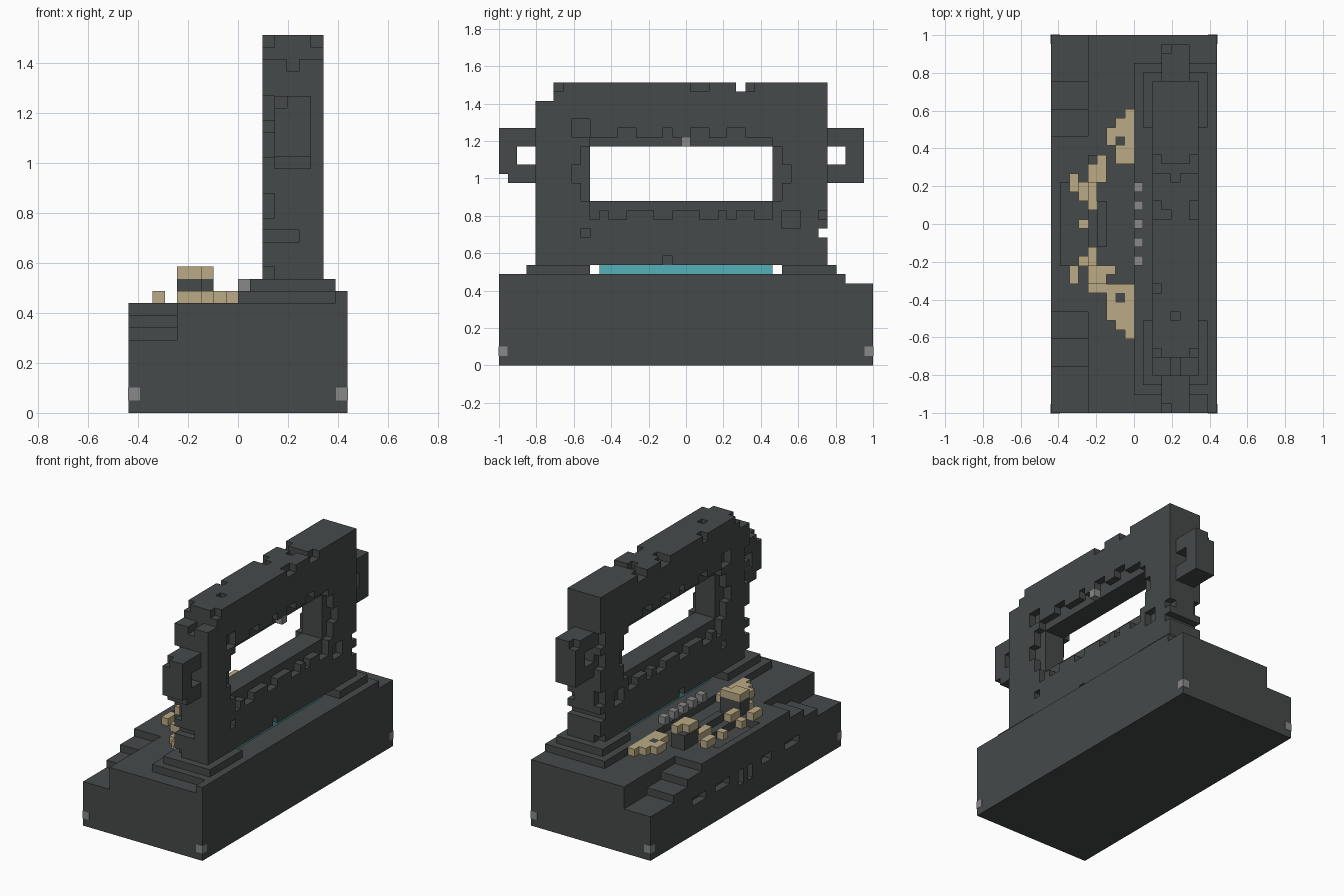
import bpy
import bmesh
from mathutils import Vector

cube = bpy.data.objects.get("Cube")
if cube:
    bpy.data.objects.remove(cube)

UNIT = 2 / 41                      # edge of one building block
ORIGIN = Vector((-9, -20.5, 0))    # grid corner, in blocks


def make_material(name, colour):
    mat = bpy.data.materials.new(name)
    mat.use_nodes = True
    mat.diffuse_color = (*colour, 1)
    mat.node_tree.nodes["Principled BSDF"].inputs["Base Color"].default_value = (*colour, 1)
    return mat


STONE = make_material("dark stone", (0.061, 0.068, 0.068))
SAND = make_material("sand", (0.50, 0.40, 0.235))
TEAL = make_material("teal", (0.09, 0.44, 0.49))
GREY = make_material("grey", (0.25, 0.25, 0.25))


def block(x, y, z):
    """Set of grid cells inside three index ranges."""
    return {(i, j, k) for i in range(*x) for j in range(*y) for k in range(*z)}


def build(name, cells, mat):
    """Skin a set of cells with outer faces and merge flat areas."""
    bm = bmesh.new()
    corners = {}

    def corner(p):
        if p not in corners:
            corners[p] = bm.verts.new((Vector(p) + ORIGIN) * UNIT)
        return corners[p]

    for cell in cells:
        for axis in range(3):
            u, v = (axis + 1) % 3, (axis + 2) % 3
            for side in (0, 1):
                beside = list(cell)
                beside[axis] += 2 * side - 1
                if tuple(beside) in cells:
                    continue
                ring = []
                for du, dv in ((0, 0), (1, 0), (1, 1), (0, 1)):
                    p = list(cell)
                    p[axis] += side
                    p[u] += du
                    p[v] += dv
                    ring.append(corner(tuple(p)))
                bm.faces.new(ring if side else ring[::-1])
    bmesh.ops.dissolve_limit(bm, angle_limit=0.01, verts=bm.verts[:], edges=bm.edges[:])
    mesh = bpy.data.meshes.new(name)
    bm.to_mesh(mesh)
    bm.free()
    mesh.materials.append(mat)
    obj = bpy.data.objects.new(name, mesh)
    bpy.context.collection.objects.link(obj)
    return obj


# Base with corner stairs, a sunken court and slots in the long side
base = block((0, 18), (0, 41), (0, 9))
for level, near, far in ((6, 5, 36), (7, 8, 33), (8, 11, 30)):
    base -= block((0, 4), (0, near), (level, 9))
    base -= block((0, 4), (far, 41), (level, 9))
base -= block((1, 4), (16, 25), (8, 9))
for start, end in ((9, 12), (15, 17), (24, 27), (29, 32)):
    base -= block((0, 1), (start, end), (4, 5))
for column in (19, 21):
    base -= block((0, 1), (column, column + 1), (3, 5))
build("base", base, STONE)

# Stepped plinth under the wall
plinth = block((9, 17), (2, 38), (9, 10)) | block((17, 18), (0, 38), (9, 10))
plinth |= block((10, 17), (3, 37), (10, 11)) - block((10, 17), (10, 31), (10, 11))
build("plinth", plinth, STONE)

# Wall with a framed opening
wall = block((11, 16), (4, 36), (11, 31))
wall -= block((11, 16), (10, 30), (18, 24))
wall -= block((11, 16), (4, 6), (29, 31))
wall -= block((11, 16), (26, 27), (30, 31))
wall -= block((11, 16), (35, 36), (14, 15))


def notch(y, z):
    """Shallow cut on both broad faces of the wall."""
    global wall
    wall -= block((11, 12), y, z) | block((15, 16), y, z)


notch((10, 30), (17, 25))
notch((9, 31), (18, 24))
for span in ((13, 15), (18, 19), (21, 23), (25, 27)):
    notch(span, (25, 26))
for span in ((10, 11), (12, 14), (17, 19), (22, 24), (25, 26), (28, 30)):
    notch(span, (16, 17))
for span in ((8, 9), (31, 32)):
    notch(span, (20, 22))
notch((8, 10), (25, 27))
notch((9, 10), (14, 15))
notch((31, 33), (15, 17))
notch((35, 36), (16, 17))
notch((18, 19), (11, 12))
for span in ((6, 7), (21, 23), (27, 28)):
    notch(span, (30, 31))

# Worn corners on the wall ends and pits along the top
for low, high in ((11, 12), (16, 18), (21, 23), (24, 26)):
    wall -= block((11, 12), (4, 5), (low, high))
    wall -= block((11, 12), (35, 36), (low, high))
wall -= block((11, 14), (4, 5), (14, 15))
wall -= block((13, 14), (4, 6), (28, 29))
for x, y in ((13, 25), (12, 21), (13, 10), (11, 13)):
    wall -= block((x, x + 1), (y, y + 1), (30, 31))
build("wall", wall, STONE)

# Looped handles at both ends of the wall
ear = block((12, 15), (0, 4), (20, 26)) - block((12, 15), (2, 4), (22, 24))
ear -= block((12, 13), (0, 1), (25, 26))
build("right_end_handle", ear - block((12, 15), (0, 1), (20, 21)), STONE)
build("left_end_handle", {(i, 39 - j, k) for i, j, k in ear}, STONE)

# Teal sill under the wall
build("sill", block((12, 15), (11, 30), (10, 11)), TEAL)

# Row of grey studs and the stud over the opening
studs = set()
for y in range(16, 25, 2):
    studs |= block((9, 10), (y, y + 1), (10, 11))
build("studs", studs, GREY)
build("lintel_stud", block((15, 16), (20, 21), (24, 25)), GREY)

# Dark stands carrying the raised sand blocks
stands = block((4, 6), (25, 28), (9, 11)) | block((4, 6), (14, 16), (9, 11))
stands |= block((6, 7), (15, 16), (9, 11)) | block((5, 6), (18, 23), (9, 10))
stands |= block((7, 8), (12, 13), (9, 10)) | block((7, 8), (29, 30), (9, 10))
build("stands", stands, STONE)

# Scattered sand blocks
sand = set()
for x, y, z in (
    ((8, 9), (29, 33), 9), ((7, 9), (30, 32), 9), ((6, 7), (29, 31), 9),
    ((7, 9), (27, 29), 9), ((5, 6), (25, 28), 11), ((4, 5), (25, 27), 11),
    ((2, 3), (24, 26), 9), ((4, 5), (22, 25), 9), ((3, 4), (23, 25), 8),
    ((3, 4), (20, 21), 8), ((4, 5), (16, 18), 9), ((3, 4), (16, 17), 8),
    ((2, 3), (14, 16), 9), ((4, 6), (14, 16), 11), ((6, 7), (15, 16), 11),
    ((4, 6), (13, 14), 9), ((6, 9), (10, 14), 9), ((7, 9), (9, 10), 9),
    ((8, 9), (8, 9), 9),
):
    sand |= block(x, y, (z, z + 1))
build("sand_blocks", sand - stands, SAND)

# Grey corner markers, almost flush with the base
for sx in (-1, 1):
    for sy in (-1, 1):
        bpy.ops.mesh.primitive_cube_add(size=1, location=(sx * 0.417, sy * 0.978, 0.075))
        marker = bpy.context.object
        marker.name = "corner_marker"
        marker.scale = (0.048, 0.048, 0.052)
        marker.data.materials.append(GREY)
